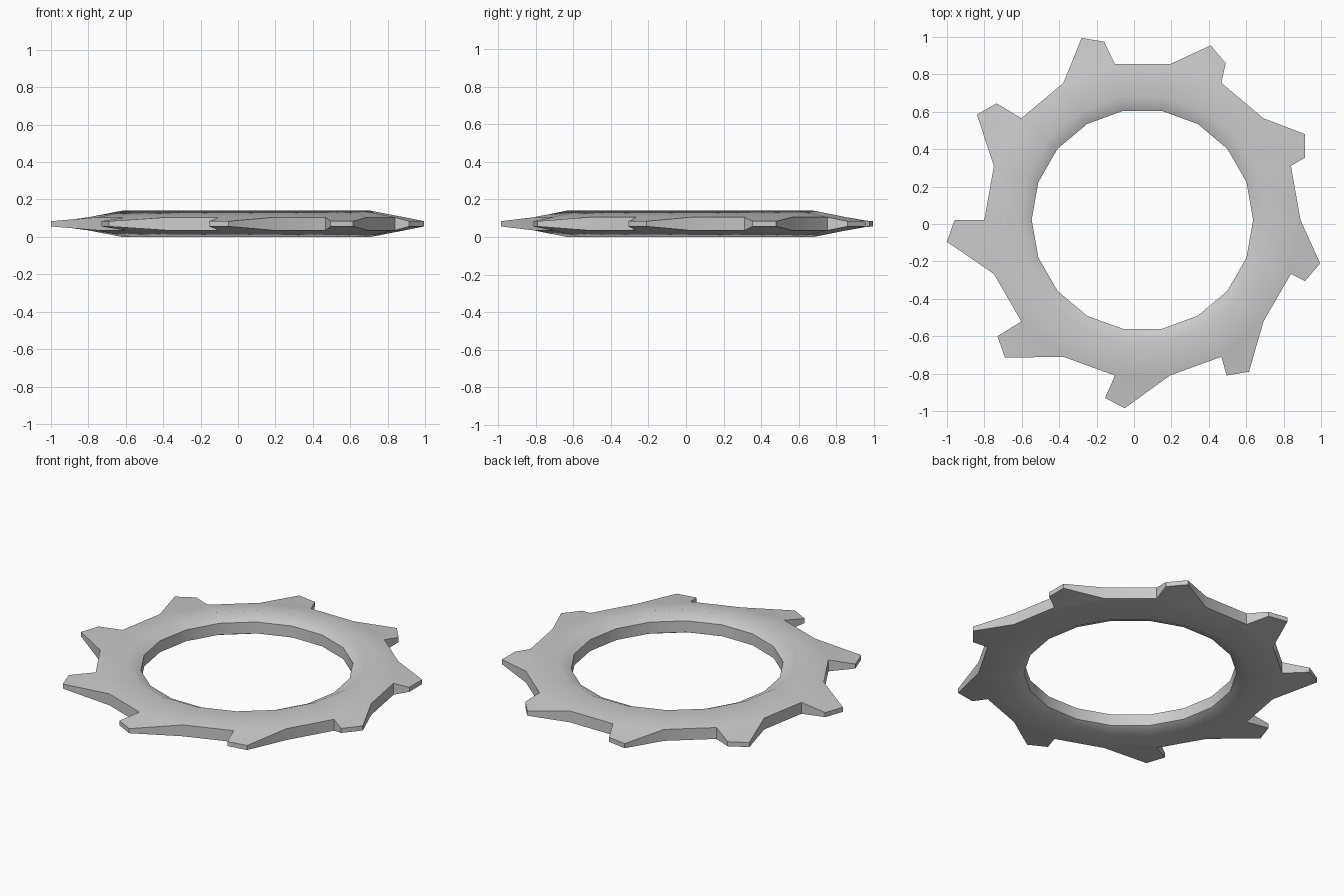
import bpy, bmesh, math

cube = bpy.data.objects.get("Cube")
if cube:
    bpy.data.objects.remove(cube)

CENTRE = (0.045, 0.022)
MID = 0.07
SIDES = 18

# Cross-section of the ring body: radius, half thickness
INNER, RIDGE, RIM = (0.592, 0.035), (0.665, 0.07), (0.845, 0.035)
TIP_HALF = 0.014

# Hand-cut tooth tips, clockwise from the top right: leading and trailing corner
TIPS = [
    ((0.41, 0.955), (0.49, 0.86)),
    ((0.915, 0.48), (0.915, 0.355)),
    ((0.995, -0.21), (0.915, -0.305)),
    ((0.615, -0.79), (0.495, -0.81)),
    ((-0.05, -0.985), (-0.155, -0.93)),
    ((-0.69, -0.715), (-0.73, -0.60)),
    ((-1.0, -0.095), (-0.96, 0.02)),
    ((-0.84, 0.585), (-0.735, 0.645)),
    ((-0.28, 0.995), (-0.16, 0.975)),
]

bm = bmesh.new()


def pair(x, y, half):
    """Upper and lower vertex at one plan position."""
    return [bm.verts.new((x, y, MID + s * half)) for s in (1, -1)]


def ring(section):
    radius, half = section
    points = []
    for i in range(SIDES):
        a = math.radians(80 - i * 360 / SIDES)
        points.append(pair(CENTRE[0] + radius * math.cos(a),
                           CENTRE[1] + radius * math.sin(a), half))
    return points


def plates(*corners):
    """Matching faces on the upper and lower sides."""
    for side in (0, 1):
        bm.faces.new([c[side] for c in corners])


def wall(a, b):
    bm.faces.new((a[0], b[0], b[1], a[1]))


# Ring body, with a tooth on every second segment
inner, ridge, rim = ring(INNER), ring(RIDGE), ring(RIM)
for i in range(SIDES):
    j = (i + 1) % SIDES
    wall(inner[i], inner[j])
    plates(inner[i], inner[j], ridge[j], ridge[i])
    plates(ridge[i], ridge[j], rim[j], rim[i])
    if i % 2:
        wall(rim[i], rim[j])
    else:
        lead, trail = (pair(x, y, TIP_HALF) for x, y in TIPS[i // 2])
        plates(rim[i], lead, trail, rim[j])
        wall(rim[i], lead)
        wall(lead, trail)
        wall(trail, rim[j])

bmesh.ops.recalc_face_normals(bm, faces=bm.faces)
mesh = bpy.data.meshes.new("toothed_ring")
bm.to_mesh(mesh)
bm.free()
blade = bpy.data.objects.new("toothed_ring", mesh)
bpy.context.collection.objects.link(blade)

# Plain steel colour
steel = bpy.data.materials.new("steel_grey")
steel.use_nodes = True
colour = (0.6, 0.6, 0.6, 1)
steel.diffuse_color = colour
steel.node_tree.nodes["Principled BSDF"].inputs["Base Color"].default_value = colour
mesh.materials.append(steel)

# Smooth faces, crisp edges
bpy.ops.object.select_all(action="DESELECT")
blade.select_set(True)
bpy.context.view_layer.objects.active = blade
bpy.ops.object.shade_smooth_by_angle(angle=math.radians(42))
